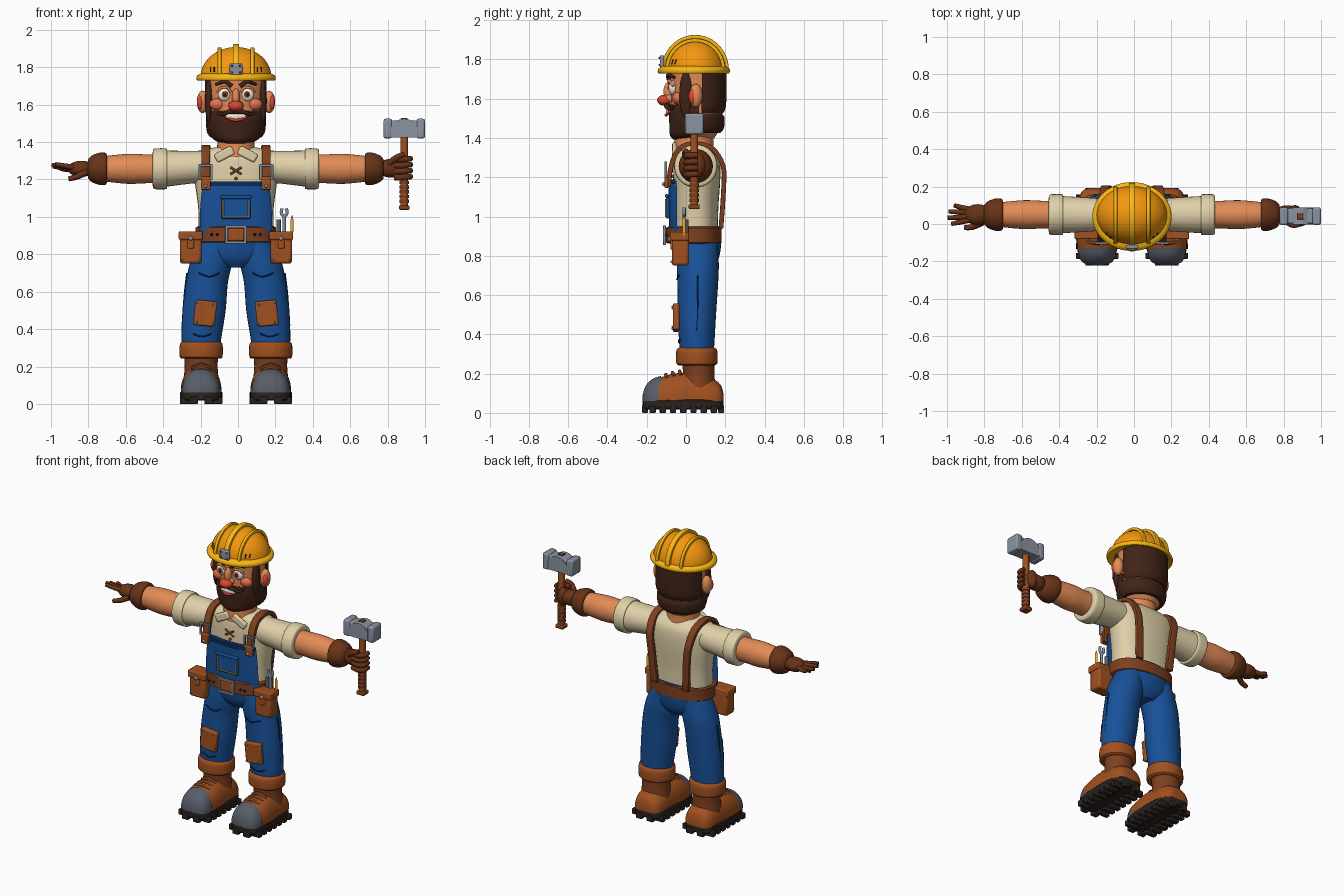
import bpy, bmesh
from math import sin, cos, radians, sqrt, pi
from mathutils import Matrix, Vector

def mat(name, *rgb):
    m = bpy.data.materials.new(name)
    m.diffuse_color = [(c / 255) ** 2.2 for c in rgb] + [1]
    return m

ORANGE, YELLOW = mat("orange", 245, 150, 22), mat("yellow", 250, 182, 25)
SKIN, RED, BLUSH = mat("skin", 226, 138, 86), mat("red", 222, 72, 52), mat("blush", 226, 112, 76)
HAIR, WHITE, BLACK = mat("hair", 66, 40, 30), mat("white", 245, 242, 230), mat("black", 46, 40, 37)
SHIRT, BLUE, NAVY = mat("shirt", 224, 208, 168), mat("blue", 30, 82, 152), mat("navy", 18, 48, 95)
LEATHER, STRAP, GLOVE = mat("leather", 160, 82, 36), mat("strap", 126, 66, 36), mat("glove", 104, 54, 30)
STEEL, IRON = mat("steel", 138, 146, 160), mat("iron", 88, 94, 104)

def finish(bm, name, m, mir=False, bevel=0, solid=0):
    bmesh.ops.recalc_face_normals(bm, faces=bm.faces)
    for side in ((1, -1) if mir else (1,)):
        me = bpy.data.meshes.new(name)
        bm.to_mesh(me)
        if side < 0:
            me.transform(Matrix.Scale(-1, 4, (1, 0, 0)))
            me.flip_normals()
        ob = bpy.data.objects.new(name + ("" if not mir else "_left" if side > 0 else "_right"), me)
        bpy.context.collection.objects.link(ob)
        me.materials.append(m)
        if solid:
            md = ob.modifiers.new("solid", 'SOLIDIFY')
            md.thickness, md.offset = solid, 0
        if bevel:
            md = ob.modifiers.new("bevel", 'BEVEL')
            md.width, md.segments = bevel, 2
    bm.free()

def spline(p, k=4):
    out = []
    for i in range(len(p) - 1):
        a, b, c, d = p[max(i - 1, 0)], p[i], p[i + 1], p[min(i + 2, len(p) - 1)]
        for j in range(k):
            t = j / k
            out.append([.5 * (2 * B + (C - A) * t + (2 * A - 5 * B + 4 * C - D) * t * t + (3 * B - A - 3 * C + D) * t ** 3)
                        for A, B, C, D in zip(a, b, c, d)])
    return out + [list(p[-1])]

# rings are (centre_a, centre_b, position along axis, radius_a, radius_b)
def loft(name, rings, m, axis='z', arc=(0, 360), n=32, e=1, k=4, mir=False):
    bm, rows = bmesh.new(), []
    full = arc[1] - arc[0] == 360
    for ca, cb, w, ra, rb in spline(rings, k):
        row = []
        for i in range(n if full else n + 1):
            t = radians(arc[0] + (arc[1] - arc[0]) * i / n)
            a, b = [c + r * abs(f) ** e * (1 if f > 0 else -1) for c, r, f in ((ca, ra, cos(t)), (cb, rb, sin(t)))]
            row.append(bm.verts.new({'z': (a, b, w), 'x': (w, a, b), 'y': (a, w, b)}[axis]))
        rows.append(row)
    for p, q in zip(rows, rows[1:]):
        for i in range(len(p)):
            j = (i + 1) % len(p)
            bm.faces.new((p[i], p[j], q[j], q[i]))
    bm.faces.new(rows[0])
    bm.faces.new(rows[-1])
    finish(bm, name, m, mir)

def balls(name, items, m, mir=False, seg=20):
    bm = bmesh.new()
    for loc, size in items:
        size = size if isinstance(size, tuple) else (size,) * 3
        bmesh.ops.create_uvsphere(bm, u_segments=seg, v_segments=seg // 2 + 2, radius=1,
                                  matrix=Matrix.Translation(loc) @ Matrix.Diagonal((*size, 1)))
    finish(bm, name, m, mir)

def boxes(name, items, m, mir=False, bevel=.006, tilt=0):
    bm = bmesh.new()
    for loc, size in items:
        bmesh.ops.create_cube(bm, size=1, matrix=Matrix.Translation(loc) @ Matrix.Rotation(radians(tilt), 4, 'Y') @ Matrix.Diagonal((*size, 1)))
    finish(bm, name, m, mir, bevel)

def frame(name, c, w, h, t, m, mir=False):
    x, y, z = c
    boxes(name, [((x + s * w / 2, y, z), (t, t, h + t)) for s in (-1, 1)] +
          [((x, y, z + s * h / 2), (w, t, t)) for s in (-1, 1)], m, mir, .003)

def tubes(name, paths, r, m, mir=False, taper=1):
    cu = bpy.data.curves.new(name, 'CURVE')
    cu.dimensions, cu.bevel_depth, cu.bevel_resolution, cu.use_fill_caps = '3D', r, 3, True
    for path in paths:
        pts = spline(path) if len(path) > 2 else path
        sp = cu.splines.new('POLY')
        sp.points.add(len(pts) - 1)
        for i, (q, p) in enumerate(zip(sp.points, pts)):
            q.co, q.radius = (*p, 1), 1 + (taper - 1) * i / (len(pts) - 1)
    ob = bpy.data.objects.new(name, cu)
    bpy.context.collection.objects.link(ob)
    me = bpy.data.meshes.new_from_object(ob.evaluated_get(bpy.context.evaluated_depsgraph_get()))
    bm = bmesh.new()
    bm.from_mesh(me)
    bpy.data.objects.remove(ob)
    finish(bm, name, m, mir)

def ribbon(name, pts, width, thick, m, mir=False):
    bm = bmesh.new()
    rows = [[bm.verts.new((x + s * width / 2, y, z)) for s in (-1, 1)] for x, y, z in pts]
    for p, q in zip(rows, rows[1:]):
        bm.faces.new((p[0], p[1], q[1], q[0]))
    finish(bm, name, m, mir, .003, thick)

# helmet
loft("helmet_dome", [(0, .047, 1.745 + .163 * sin(t), .19 * cos(t), .156 * cos(t))
                     for t in [i * pi / 25 for i in range(13)]], ORANGE, k=1, n=48)
loft("helmet_brim", [(0, .04, z, .2 + d, .172 + d) for z, d in
                     ((1.733, -.01), (1.728, .006), (1.74, .012), (1.755, .008), (1.766, -.012))], YELLOW, n=48, k=2)
def rib(x):
    f = sqrt(1 - (x / .19) ** 2)
    return [(x, .047 + (.156 * f + .006) * cos(i * pi / 24), 1.748 + (.16 * f + .008) * sin(i * pi / 24)) for i in range(25)]
ribbon("helmet_centre_rib", rib(0), .034, .018, YELLOW)
ribbon("helmet_side_rib", rib(.088), .02, .018, YELLOW, True)
tubes("helmet_vents", [[(x, .047 - .158 * sqrt(1 - (x / .19) ** 2 - .06), 1.775), (x, .047 - .156 * sqrt(1 - (x / .19) ** 2 - .12), 1.8)]
                       for x in (.115, .135)], .004, BLACK, True)
boxes("helmet_badge", [((0, -.122, 1.79), (.068, .022, .062))], STEEL)
balls("badge_rivets", [((x, -.134, z), .006) for x in (-.022, .022) for z in (1.772, 1.808)], IRON, seg=8)

# head, hair and beard
loft("head", [(0, .045, 1.4, .09, .1), (0, .05, 1.45, .135, .12), (0, .055, 1.55, .153, .131),
              (0, .055, 1.65, .155, .135), (0, .055, 1.75, .158, .138)], SKIN)
loft("neck", [(0, .04, 1.32, .105, .105), (0, .04, 1.38, .1, .1), (0, .045, 1.46, .1, .1)], SKIN)
loft("hair", [(0, .06, 1.525, .152, .128), (0, .06, 1.56, .164, .143), (0, .06, 1.66, .166, .147),
              (0, .06, 1.75, .166, .145)], HAIR, arc=(8, 172))
loft("beard", [(0, .02, 1.392, .07, .085), (0, .04, 1.415, .12, .122), (0, .055, 1.47, .154, .14),
               (0, .055, 1.53, .16, .142), (0, .055, 1.57, .156, .133)], HAIR, arc=(175, 365))
loft("beard_back", [(0, .055, 1.425, .135, .12), (0, .055, 1.45, .154, .138), (0, .055, 1.5, .16, .142),
                    (0, .055, 1.52, .153, .132)], HAIR, arc=(-10, 190))
balls("sideburn", [((.145, .0, 1.62), (.02, .034, .12))], HAIR, True)
balls("ear", [((.178, .05, 1.615), (.031, .034, .06))], SKIN, True)
balls("ear_inner", [((.192, .033, 1.612), (.017, .02, .038))], RED, True)
balls("eye", [((.062, -.066, 1.655), (.035, .022, .037))], WHITE, True)
balls("iris", [((.06, -.082, 1.655), (.018, .009, .019))], LEATHER, True)
balls("pupil", [((.06, -.088, 1.655), (.01, .006, .011))], BLACK, True)
tubes("eyelid", [[(.027, -.08, 1.665), (.045, -.087, 1.69), (.078, -.083, 1.69), (.098, -.065, 1.665)]], .007, SKIN, True)
tubes("eyebrow", [[(.022, -.088, 1.7), (.06, -.09, 1.722), (.108, -.06, 1.708)]], .012, HAIR, True, .6)
balls("nose_bridge", [((0, -.085, 1.637), (.022, .03, .05)), ((0, -.085, 1.6), (.04, .03, .024))], SKIN)
balls("nose_tip", [((0, -.11, 1.592), (.042, .037, .028))], RED)
balls("cheek", [((.1, -.042, 1.602), (.042, .028, .032))], BLUSH, True)
tubes("moustache", [[(0, -.093, 1.566), (.04, -.1, 1.562), (.075, -.082, 1.548), (.1, -.062, 1.56)]], .016, HAIR, True, .35)
balls("teeth", [((0, -.088, 1.538), (.055, .014, .02))], WHITE)
tubes("lower_lip", [[(-.055, -.083, 1.535), (0, -.102, 1.516), (.055, -.083, 1.535)]], .007, RED)

# shirt and sleeves
loft("shirt", [(0, .05, .92, .2, .112), (0, .05, 1.05, .202, .115), (0, .055, 1.2, .222, .12), (0, .055, 1.3, .232, .115),
               (0, .05, 1.345, .2, .095), (0, .045, 1.372, .11, .07)], SHIRT, e=.85)
loft("sleeve", [(.05, 1.27, .15, .085, .085), (.05, 1.265, .25, .092, .088), (.05, 1.257, .39, .1, .098)], SHIRT, 'x', mir=True)
loft("sleeve_cuff", [(.05, 1.257, x, r, r) for x, r in ((.368, .098), (.372, .108), (.405, .11), (.438, .107), (.445, .09))], SHIRT, 'x', mir=True)
boxes("collar", [((.062, -.058, 1.335), (.105, .025, .05))], SHIRT, True, .01, 28)
tubes("shirt_lacing", [[(-.03, -.075, 1.265), (.03, -.072, 1.228)], [(.03, -.075, 1.265), (-.03, -.072, 1.228)]], .006, STRAP)
balls("shirt_button", [((0, -.068, 1.205), .009)], STRAP, seg=10)

# overalls: bib, straps, trousers
loft("bib", [(0, .05, .9, .232, .135), (0, .05, 1.05, .228, .138), (0, .052, 1.18, .212, .143)], BLUE, arc=(218, 322), e=.75)
loft("bib_hem", [(0, .052, 1.165, .217, .15), (0, .052, 1.188, .216, .15)], NAVY, arc=(218, 322), e=.75, k=1)
boxes("bib_pocket", [((0, -.094, 1.05), (.155, .018, .12)), ((0, -.098, 1.105), (.165, .018, .018))], BLUE)
tubes("pocket_stitching", [[(-.068, -.104, 1.09), (-.068, -.104, 1.0)], [(-.068, -.104, 1.0), (.068, -.104, 1.0)],
                           [(.068, -.104, 1.0), (.068, -.104, 1.09)]], .003, YELLOW)
ribbon("suspender", spline([(.16, -.09, 1.15), (.162, -.075, 1.26), (.162, -.035, 1.345), (.16, .045, 1.372), (.155, .135, 1.345),
                            (.145, .188, 1.26), (.13, .192, 1.15), (.115, .178, .94)]), .046, .024, STRAP, True)
frame("suspender_buckle", (.162, -.102, 1.24), .062, .07, .013, STEEL, True)
boxes("suspender_tab", [((.162, -.1, 1.18), (.052, .02, .07))], LEATHER, True)
balls("suspender_rivet", [((.162, -.112, 1.165), .01)], STEEL, True, 10)
loft("hips", [(0, .06, .73, .07, .07), (0, .06, .78, .175, .105), (0, .06, .87, .205, .12), (0, .055, .95, .203, .12)], BLUE)
loft("trouser_leg", [(.11, .06, .87, .085, .1), (.132, .06, .76, .112, .107), (.155, .06, .65, .112, .103), (.17, .055, .5, .115, .098),
                     (.184, .055, .36, .107, .09), (.186, .055, .29, .1, .085)], BLUE, mir=True)
tubes("trouser_fold", [[(.09, -.037, .7), (.14, -.046, .68), (.2, -.035, .7)], [(.13, -.034, .375), (.18, -.038, .36), (.23, -.028, .375)]], .004, NAVY, True)
tubes("side_seam", [[(.262, .06, .7), (.276, .06, .58), (.287, .055, .42)]], .004, NAVY, True)
boxes("knee_patch", [((.165, -.05, .485), (.115, .034, .135))], LEATHER, True, .008, -6)
balls("patch_rivet", [((.165 + a * .043, -.068, .485 + b * .052 + a * .005), .006) for a in (-1, 1) for b in (-1, 1)], STEEL, True, 8)

# belt, pouches and tools
loft("belt", [(0, .04, z, .205 + d, .132 + d) for z, d in ((.862, 0), (.868, .01), (.942, .01), (.948, 0))], STRAP, e=.85, k=1)
frame("belt_buckle", (0, -.11, .905), .1, .085, .015, STEEL)
boxes("buckle_plate", [((0, -.102, .905), (.085, .02, .065))], LEATHER)
balls("belt_studs", [((x, -.1, .905), .008) for x in (-.13, -.1, .1, .13)], BLACK, seg=8)
boxes("pouch", [((.242, -.028, .83), (.115, .088, .16))], LEATHER, True, .014)
boxes("pouch_flap", [((.242, -.033, .9), (.128, .096, .045)), ((.242, -.072, .86), (.035, .014, .06))], LEATHER, True, .01)
balls("pouch_stud", [((.242, -.081, .885), .012), ((.197, -.074, .77), .006), ((.287, -.074, .77), .006)], STEEL, True, 10)
tubes("wrench", [[(.258, -.01, .88), (.258, -.01, 1.0)], [(.258, -.01, 1.0), (.243, -.01, 1.02), (.246, -.01, 1.045)],
                 [(.258, -.01, 1.0), (.273, -.01, 1.02), (.27, -.01, 1.045)]], .009, STEEL)
tubes("chisel", [[(.23, .0, .88), (.228, .0, .985)]], .013, IRON)
tubes("pencil", [[(.298, -.01, .88), (.3, -.01, .985)]], .008, YELLOW)
tubes("pencil_tip", [[(.3, -.01, .985), (.301, -.01, 1.01)]], .008, SKIN, taper=.1)

# boots
loft("boot_cuff", [(.186, .055, z, .1 + d, .09 + d) for z, d in ((.242, 0), (.25, .014), (.29, .016), (.322, .013), (.332, 0))], LEATHER, mir=True, k=2)
loft("boot_shaft", [(.186, .065, .12, .095, .085), (.186, .065, .2, .088, .08), (.186, .062, .26, .092, .083)], STRAP, mir=True)
loft("boot_foot", [(.186, .06, .192, .045, .03), (.186, .06, .175, .08, .085), (.186, .06, .12, .1, .12), (.186, .06, .02, .105, .142),
                   (.186, .06, -.06, .109, .14), (.186, .06, -.14, .104, .118)], LEATHER, 'y', (0, 180), e=.85, mir=True)
loft("toe_cap", [(.186, .06, -.128, .104, .128), (.186, .06, -.17, .098, .113), (.186, .06, -.205, .078, .078), (.186, .06, -.221, .035, .03)],
     IRON, 'y', (0, 180), e=.9, mir=True)
tubes("boot_laces", [[(.135, y, z - .02), (.186, y - .008, z), (.237, y, z - .02)] for y, z in ((-.095, .195), (-.06, .205), (-.025, .212))], .009, STRAP, True)
loft("sole", [(.186, -.015, z, .106 + d, .2 + d) for z, d in ((.018, 0), (.025, .007), (.06, .007), (.068, 0))], BLACK, e=.6, k=1, mir=True)
boxes("sole_lugs", [((.186 + s * .075, -.17 + i * .052, .018), (.078, .032, .036)) for s in (-1, 1) for i in range(7)] +
      [((.186 + s * .04, y, .02), (.045, .03, .04)) for s in (-1, 1) for y in (-.208, .178)], BLACK, True, .004)

# arms and gloves
loft("forearm", [(.05, 1.257, .4, .075, .078), (.05, 1.257, .48, .074, .077), (.05, 1.257, .58, .077, .08), (.05, 1.257, .72, .064, .066)], SKIN, 'x', mir=True)
loft("glove_cuff", [(.05, 1.257, x, r, r) for x, r in ((.69, .066), (.695, .084), (.73, .086), (.772, .07), (.79, .05))], GLOVE, 'x', mir=True)
balls("open_palm", [((-.825, .05, 1.257), (.075, .056, .043))], GLOVE)
tubes("open_fingers", [[(-.85, .05 + d * .6, 1.262), (-.91, .05 + d, 1.272 - a), (x, .05 + d * 1.3, 1.282 - a)]
                       for d, x, a in ((-.038, -.965, 0), (-.013, -.985, .003), (.013, -.98, .012), (.038, -.95, .018))], .017, GLOVE, taper=.65)
tubes("open_thumb", [[(-.8, .01, 1.24), (-.85, -.015, 1.215), (-.895, -.02, 1.203)]], .019, GLOVE, taper=.7)
balls("gripping_palm", [((.83, .05, 1.26), (.075, .05, .05)), ((.872, .065, 1.262), (.035, .036, .06))], GLOVE)
tubes("gripping_fingers", [[(.85, .015, z), (.895, .002, z), (.93, .02, z + .003), (.928, .06, z + .004)] for z in (1.212, 1.244, 1.276, 1.308)], .018, GLOVE, taper=.8)
tubes("gripping_thumb", [[(.82, .02, 1.285), (.86, -.005, 1.318), (.9, .0, 1.335)]], .019, GLOVE, taper=.7)

# sledge hammer
tubes("hammer_handle", [[(.9, .042, 1.05), (.9, .042, 1.52)]], .021, LEATHER)
tubes("hammer_grip", [[(.9, .042, z), (.9, .042, z + .018)] for z in (1.075, 1.1, 1.125, 1.15, 1.175)], .026, STRAP)
boxes("hammer_pommel", [((.9, .042, 1.05), (.056, .056, .024))], STRAP)
boxes("hammer_head", [((.9, .042, 1.472), (.16, .082, .088)), ((.812, .042, 1.472), (.044, .095, .106)),
                      ((.988, .042, 1.472), (.044, .095, .106))], STEEL, bevel=.01)
loft("hammer_cheek", [(.9, 1.425, y, .085, .1) for y in (-.003, .087)], STEEL, 'y', (0, 180), k=1)
boxes("hammer_wedge", [((.9, .042, 1.524), (.034, .034, .012))], STRAP, bevel=.002)

# smooth shading and final centring
for ob in bpy.context.scene.objects:
    ob.location.x = -.011
    ob.select_set(True)
    bpy.context.view_layer.objects.active = ob
bpy.ops.object.shade_smooth_by_angle(angle=radians(40))
